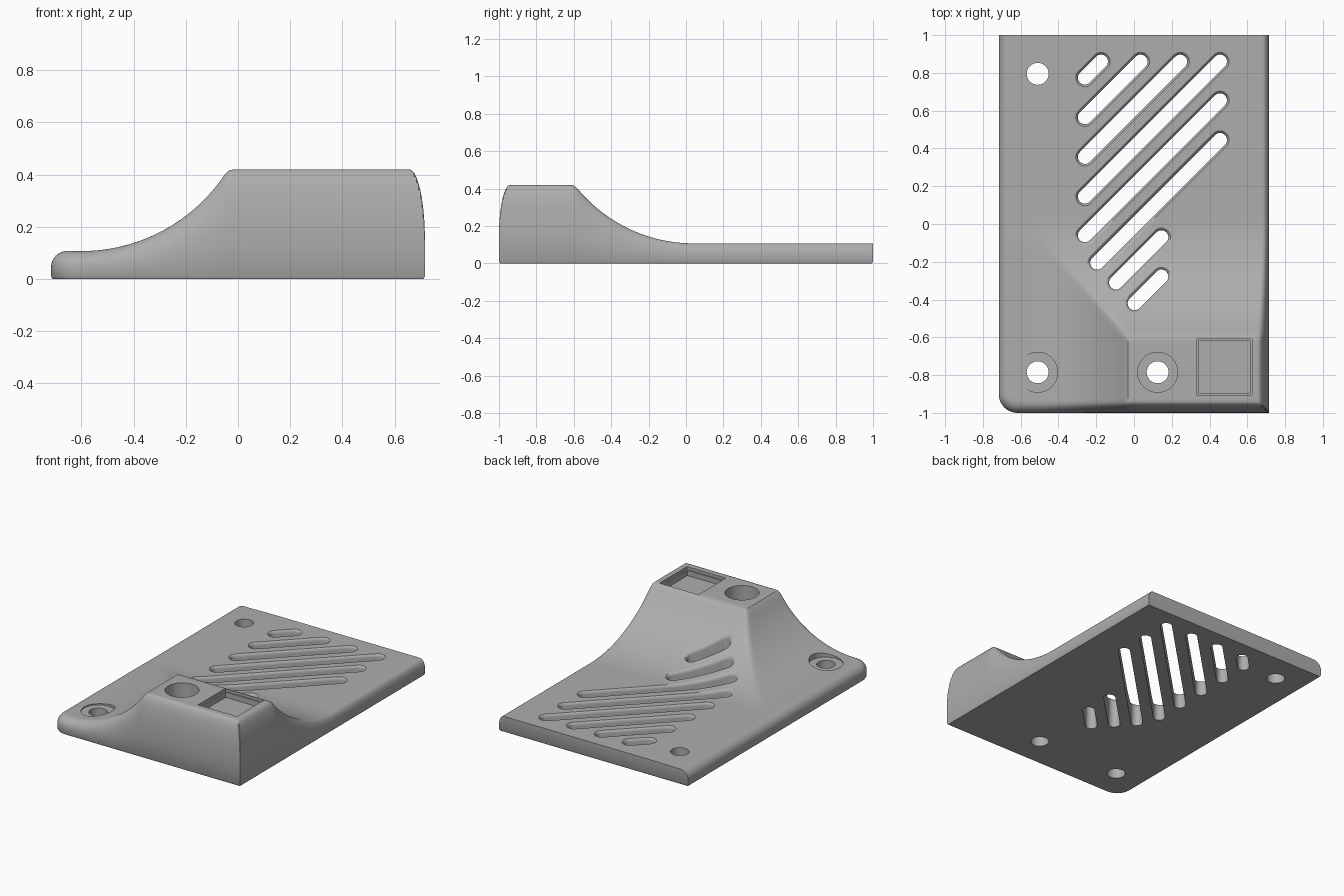
import bpy, bmesh, math

cube = bpy.data.objects.get("Cube")
if cube:
    bpy.data.objects.remove(cube, do_unlink=True)

HALF_W, LOW, TALL, EDGE, CORNER = 0.716, 0.107, 0.42, 0.06, 0.1

grey = bpy.data.materials.new("plain grey")
grey.use_nodes = True
grey.diffuse_color = (0.42, 0.42, 0.42, 1)
grey.node_tree.nodes["Principled BSDF"].inputs["Base Color"].default_value = grey.diffuse_color


def smooth_min(a, b, k):
    return (a + b - math.hypot(a - b, k)) / 2


def sweep(distance, radius):
    """Concave arc that starts level and climbs to the raised block."""
    d = min(max(distance, 0), radius * 0.97)
    return LOW + radius - math.sqrt(radius ** 2 - d ** 2)


def top_height(x, y):
    slope = smooth_min(sweep(x + 0.6, 0.66), sweep(0.04 - y, 0.8), 0.006)
    return smooth_min(slope, TALL, 0.012)


def rounded_height(x, y, px, py):
    """Top height with an elliptical fillet on the left, right and front edges."""
    top = top_height(px, py)
    rise = (top - LOW) / (TALL - LOW)
    start = 0.045 + 0.105 * rise
    right = 0.035 + 0.025 * rise
    s = min((x + HALF_W) / EDGE, (HALF_W - x) / right, (y + 1) / EDGE, 1)
    return start + (top - start) * math.sqrt(max(0, 1 - (1 - s) ** 2))


def round_corner(x, y):
    """Bend the square grid around the rounded front corner."""
    a = (CORNER - HALF_W - x) / CORNER
    b = (CORNER - 1 - y) / CORNER
    if a <= 0 or b <= 0:
        return x, y
    k = max(a, b) / math.hypot(a, b)
    return CORNER - HALF_W - a * k * CORNER, CORNER - 1 - b * k * CORNER


def spaced(lo, hi, step):
    n = math.ceil((hi - lo) / step)
    return [lo + (hi - lo) * i / n for i in range(n + 1)]


def make_object(name, bm):
    bmesh.ops.recalc_face_normals(bm, faces=bm.faces)
    mesh = bpy.data.meshes.new(name)
    bm.to_mesh(mesh)
    bm.free()
    mesh.materials.append(grey)
    obj = bpy.data.objects.new(name, mesh)
    bpy.context.collection.objects.link(obj)
    return obj


def bridge(bm, a, b):
    for i in range(len(a)):
        j = (i + 1) % len(a)
        bm.faces.new((a[i], a[j], b[j], b[i]))


def loft(bm, loops):
    rings = [[bm.verts.new(p) for p in loop] for loop in loops]
    for a, b in zip(rings, rings[1:]):
        bridge(bm, a, b)
    bm.faces.new(rings[0])
    bm.faces.new(rings[-1])


# Body: a sculpted top sheet, dropped walls and a chamfered underside
ease = [EDGE * (1 - math.cos(i * math.pi / 20)) for i in range(10)]
xs = [e - HALF_W for e in ease] + spaced(EDGE - HALF_W, HALF_W - EDGE, 0.016)
xs += [HALF_W - e for e in reversed(ease)]
ys = [e - 1 for e in ease] + spaced(EDGE - 1, 0.1, 0.016) + spaced(0.1, 1, 0.05)[1:]
bm = bmesh.new()
grid = []
for x in xs:
    column = []
    for y in ys:
        px, py = round_corner(x, y)
        column.append(bm.verts.new((px, py, rounded_height(x, y, px, py))))
    grid.append(column)
for a, b in zip(grid, grid[1:]):
    for j in range(len(ys) - 1):
        bm.faces.new((a[j], b[j], b[j + 1], a[j + 1]))
rim = [c[0] for c in grid] + grid[-1][1:] + [c[-1] for c in grid[-2::-1]] + grid[0][-2:0:-1]
wall = [bm.verts.new((v.co.x, v.co.y, 0.01)) for v in rim]
foot = [bm.verts.new((v.co.x * 0.993, v.co.y * 0.995, 0)) for v in rim]
bridge(bm, rim, wall)
bridge(bm, wall, foot)
bm.faces.new(foot)
body = make_object("sloped_base", bm)

# Cutters for every opening
bm = bmesh.new()


def round_hole(x, y, steps):
    loft(bm, [[(x + r * math.cos(t * math.tau / 48), y + r * math.sin(t * math.tau / 48), z)
               for t in range(48)] for r, z in steps])


def slot(start, end):
    """Diagonal slot whose lip is eased to follow the surface."""
    (x0, y0), (x1, y1) = start, end
    angle = math.atan2(y1 - y0, x1 - x0)
    count = max(2, round(math.hypot(x1 - x0, y1 - y0) / 0.04))
    path = [(x0 + (x1 - x0) * i / count, y0 + (y1 - y0) * i / count) for i in range(count + 1)]
    spots = [(p, angle - math.pi / 2) for p in path[:-1]]
    spots += [(path[-1], angle + (i / 12 - 0.5) * math.pi) for i in range(13)]
    spots += [(p, angle + math.pi / 2) for p in path[-2:0:-1]]
    spots += [(path[0], angle + (i / 12 + 0.5) * math.pi) for i in range(12)]
    loops = []
    for r, drop in ((0.037, None), (0.037, -0.02), (0.039, -0.01), (0.043, -0.004),
                    (0.05, 0.001), (0.05, 0.6)):
        loop = []
        for (x, y), t in spots:
            px, py = x + r * math.cos(t), y + r * math.sin(t)
            z = -0.1 if drop is None else top_height(px, py) + drop
            loop.append((px, py, z if drop != 0.6 else 0.6))
        loops.append(loop)
    loft(bm, loops)


# Screw holes, two with a wide counterbore
round_hole(-0.51, 0.795, [(0.058, -0.1), (0.058, 0.6)])
for x in (-0.51, 0.125):
    round_hole(x, -0.785, [(0.058, -0.1), (0.058, 0.1), (0.106, 0.1), (0.106, 0.6)])

# Vent slots
for ends in (((-0.26, 0.775), (-0.175, 0.86)), ((-0.26, 0.565), (0.035, 0.86)),
             ((-0.26, 0.355), (0.245, 0.86)), ((-0.26, 0.145), (0.455, 0.86)),
             ((-0.26, -0.06), (0.455, 0.655)), ((-0.195, -0.205), (0.455, 0.445)),
             ((-0.095, -0.31), (0.145, -0.07)), ((0.003, -0.42), (0.145, -0.278))):
    slot(*ends)

# Square stepped pocket in the raised block
loft(bm, [[(0.478 + sx * r, -0.757 + sy * r, z) for sx, sy in ((-1, -1), (1, -1), (1, 1), (-1, 1))]
          for r, z in ((0.137, 0.365), (0.137, 0.4), (0.147, 0.4), (0.147, 0.6))])
cutter = make_object("opening_cutter", bm)
cutter.hide_render = True

# Cut, then shade
bpy.ops.object.select_all(action="DESELECT")
bpy.context.view_layer.objects.active = body
body.select_set(True)
cut = body.modifiers.new("openings", "BOOLEAN")
cut.operation, cut.solver, cut.object = "DIFFERENCE", "EXACT", cutter
bpy.ops.object.modifier_apply(modifier=cut.name)
bpy.data.objects.remove(cutter, do_unlink=True)
bpy.ops.object.shade_smooth_by_angle(angle=math.radians(35))
